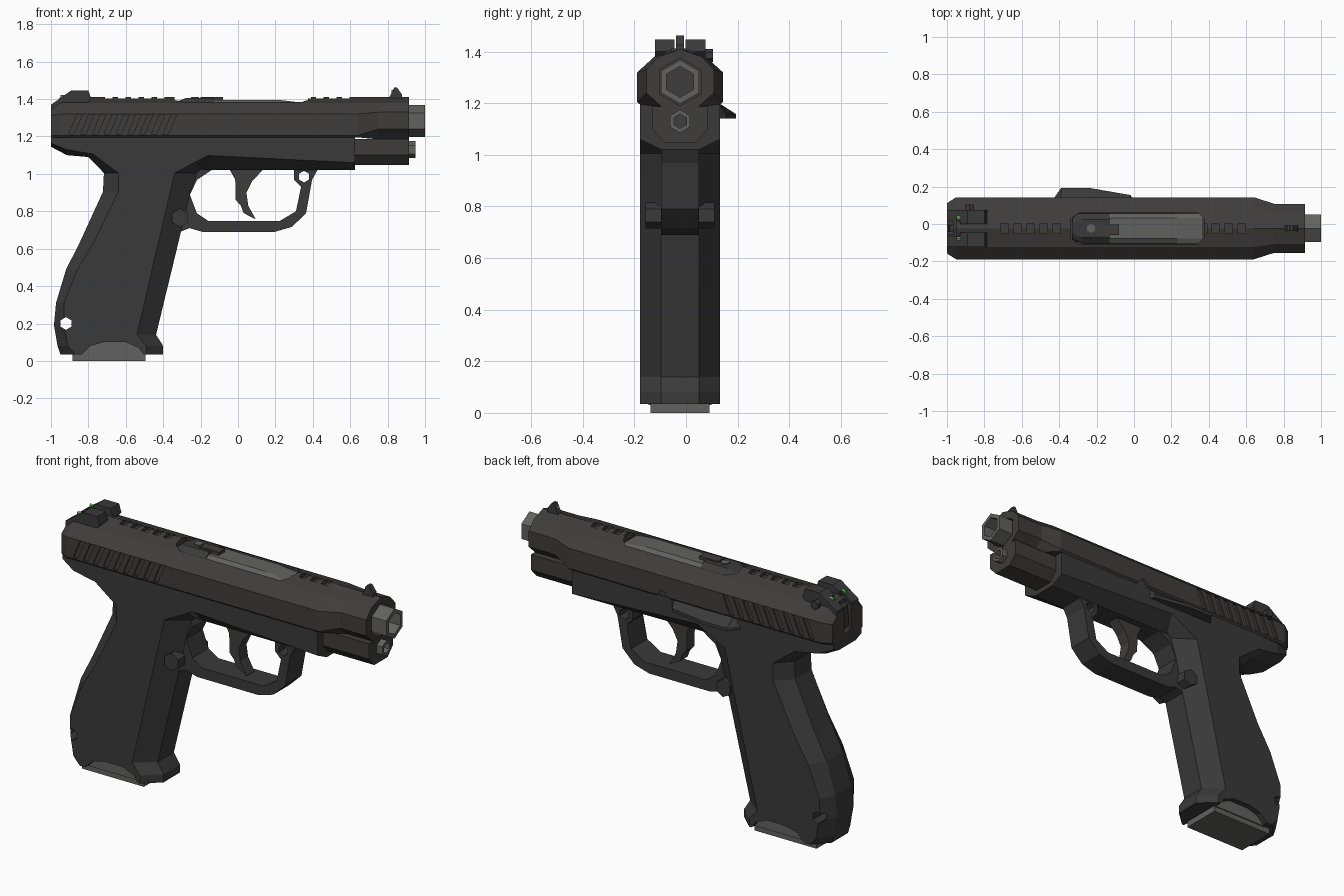
import bpy, bmesh, math

if "Cube" in bpy.data.objects:
    bpy.data.objects.remove(bpy.data.objects["Cube"])

YC = -0.023          # the gun's mid-plane sits slightly off centre
DARK = (0.042, 0.042, 0.043, 1)
SLIDE = (0.05, 0.047, 0.044, 1)
STEEL = (0.12, 0.12, 0.112, 1)
GREEN = (0.1, 0.6, 0.08, 1)
mats = {}


def paint(ob, col):
    if col not in mats:
        mats[col] = bpy.data.materials.new("finish")
        mats[col].diffuse_color = col
    ob.data.materials.clear()
    ob.data.materials.append(mats[col])
    for p in ob.data.polygons:
        p.material_index = 0


def loft(name, rings, col=DARK):
    """Skin closed rings of equal length and cap both ends."""
    bm = bmesh.new()
    vs = [[bm.verts.new(p) for p in r] for r in rings]
    n = len(rings[0])
    for a, b in zip(vs, vs[1:]):
        for i in range(n):
            j = (i + 1) % n
            bm.faces.new((a[i], a[j], b[j], b[i]))
    bm.faces.new(vs[0])
    bm.faces.new(vs[-1])
    bmesh.ops.recalc_face_normals(bm, faces=bm.faces)
    me = bpy.data.meshes.new(name)
    bm.to_mesh(me)
    bm.free()
    ob = bpy.data.objects.new(name, me)
    bpy.context.collection.objects.link(ob)
    paint(ob, col)
    return ob


def prism(name, prof, lo, hi, axis='Y', col=DARK):
    """Extrude a 2D profile along an axis from lo to hi."""
    place = {'X': lambda a, b, t: (t, a, b), 'Y': lambda a, b, t: (a, t, b),
             'Z': lambda a, b, t: (a, b, t)}[axis]
    return loft(name, [[place(a, b, t) for a, b in prof] for t in (lo, hi)], col)


def ngon(a, b, r, n=6, rot=90):
    return [(a + r * math.cos(math.radians(rot) + k * math.tau / n),
             b + r * math.sin(math.radians(rot) + k * math.tau / n)) for k in range(n)]


def rect(a0, a1, b0, b1):
    return [(a0, b0), (a1, b0), (a1, b1), (a0, b1)]


def section(x, half):
    """Mirror a half outline (y, z) into a ring at station x."""
    left = [(x, -y, z) for y, z in reversed(half) if y > 0]
    return [(x, y, z) for y, z in half] + left


def cut(ob, cutters):
    col = tuple(ob.data.materials[0].diffuse_color)
    for c in cutters:
        m = ob.modifiers.new("cut", 'BOOLEAN')
        m.operation, m.solver, m.object = 'DIFFERENCE', 'EXACT', c
    bpy.context.view_layer.update()
    me = bpy.data.meshes.new_from_object(ob.evaluated_get(bpy.context.evaluated_depsgraph_get()))
    ob.modifiers.clear()
    ob.data = me
    paint(ob, col)
    for c in cutters:
        bpy.data.objects.remove(c)


# Slide
rear = [(.13, 1.195), (.135, 1.205), (.135, 1.31), (.09, 1.345), (0, 1.36)]
full = [(.155, 1.195), (.166, 1.205), (.166, 1.32), (.10, 1.38), (0, 1.41)]
nose = [(.07, 1.185), (.131, 1.24), (.131, 1.33), (.085, 1.38), (0, 1.41)]
slide = loft("slide", [section(-1, rear), section(-.95, full), section(.64, full),
                       section(.75, nose), section(.913, nose)], SLIDE)
cutters = []
for k in range(9):                       # slanted grip grooves, both sides
    x = -.905 + k * .063
    slot = [(x, 1.212), (x + .028, 1.212), (x + .073, 1.318), (x + .045, 1.318)]
    for s in (-1, 1):
        cutters.append(prism("c", slot, s * .157, s * .2))
for x0 in (-.71, .28):                   # notches along the top ridge
    for k in range(5):
        x = x0 + k * .069
        cutters.append(prism("c", rect(x, x + .04, -.027, .027), 1.388, 1.45, 'Z'))
port = [(-.34, -.05), (-.29, -.085), (.34, -.085), (.375, -.05),
        (.375, .05), (.34, .085), (-.29, .085), (-.34, .05)]
cutters.append(prism("c", port, 1.365, 1.5, 'Z'))
cutters.append(prism("c", ngon(0, 1.283, .093), .86, 1.0, 'X'))
cutters.append(prism("c", rect(-.03, .03, 1.22, 1.5), -1.1, -.965, 'X'))
cutters.append(prism("c", [(.0, 1.19), (.1, 1.19), (.05, 1.24)], .15, .2))
cut(slide, cutters)

# Barrel, hood and breech block in the port
barrel = prism("barrel", ngon(0, 1.283, .085), .7, 1.0, 'X', STEEL)
cut(barrel, [prism("c", ngon(0, 1.283, .06), .75, 1.1, 'X')])
loft("barrel_hood", [section(x, [(.08, 1.36), (.08, 1.375), (.055, z)])
                     for x, z in ((-.13, 1.394), (.23, 1.394), (.37, 1.378))], STEEL)
loft("breech_block", [section(x, [(.08, 1.36), (w, 1.38), (w * .6, z)])
                      for x, z, w in ((-.33, 1.385, .05), (-.28, 1.405, .08), (-.13, 1.405, .08))], DARK)
prism("extractor", rect(-.2, -.08, -.035, .02), 1.38, 1.412, 'Z', SLIDE)
prism("chamber_indicator", ngon(-.23, 0, .025), 1.38, 1.412, 'Z', STEEL)

# Upper frame with chamfered underside
loft("frame", [section(x, [(n, zb), (w, zc), (w, 1.2)]) for x, n, w, zb, zc in
               ((-1, .073, .125, 1.145, 1.165), (-.915, .073, .15, 1.10, 1.13),
                (-.8, .073, .155, 1.09, 1.11), (-.15, .073, .155, 1.02, 1.098),
                (.625, .073, .155, 1.02, 1.06))])
loft("dust_cover", [section(x, [(.06, 1.048), (.108, 1.1), (.108, 1.187)])
                    for x in (.6, .915)], SLIDE)
rod = prism("guide_rod", ngon(0, 1.13, .045), .85, .95, 'X', STEEL)
cut(rod, [prism("c", ngon(0, 1.13, .028), .9, 1, 'X')])

# Grip: eight-sided sections (z, back, back chamfer, front chamfer, front)
grip_rows = [(.035, -.95, -.87, -.49, -.40), (.08, -.965, -.91, -.49, -.40),
             (.14, -.975, -.92, -.54, -.438), (.19, -.984, -.93, -.53, -.426),
             (.31, -.973, -.93, -.50, -.397), (.487, -.92, -.86, -.46, -.354),
             (.636, -.845, -.77, -.425, -.318), (.904, -.722, -.64, -.362, -.255),
             (1.005, -.717, -.64, -.338, -.22), (1.11, -.82, -.78, -.14, -.1)]
N, W = .073, .155
grip = loft("grip", [[(b, -N, z), (bc, -W, z), (fc, -W, z), (f, -N, z),
                      (f, N, z), (fc, W, z), (bc, W, z), (b, N, z)]
                     for z, b, bc, fc, f in grip_rows])
arch = [(-.87, 0), (-.79, .08), (-.72, .1), (-.6, .1), (-.53, .07), (-.48, 0)]
cut(grip, [prism("c", ngon(-.92, .2, .034), -.3, .3)] +
    [prism("c", arch, s * .118, s * .3) for s in (-1, 1)])
prism("magazine_plate", rect(-.885, -.495, -.115, .115), 0, .04, 'Z', STEEL)
for s in (-1, 1):
    prism("magazine_side", arch[1:5] + [(-.5, .03), (-.85, .03)], s * .1, s * .122, 'Y', STEEL)

# Trigger guard, trigger and magazine button
outer = [(.43, 1.03), (.396, .968), (.364, .79), (.289, .717), (.197, .69), (-.19, .69),
         (-.26, .71), (-.31, .69), (-.33, .9), (-.3, 1.03)]
inner = [(-.134, 1.025), (-.219, .968), (-.257, .888), (-.22, .79), (-.16, .749),
         (.225, .749), (.31, .8), (.337, .93), (.3, .968), (.3, 1.03)]
guard = prism("trigger_guard", outer + inner, -N, N)
cut(guard, [prism("c", ngon(.353, .985, .031), -.3, .3)])
prism("trigger", [(-.055, 1.04), (-.015, .97), (-.012, .86), (.015, .83), (.03, .79), (.095, .757),
                  (.055, .83), (.045, .9), (.075, .96), (.15, 1.04)], -.035, .035, 'Y', SLIDE)
prism("magazine_button", ngon(-.31, .765, .05), -.134, .134)

# Slide stop lever on the left side
lever = [(-.435, .15), (-.39, .216), (-.24, .216), (-.02, .178), (0, .15)]
loft("slide_stop", [[(x, y, 1.14) for x, y in lever],
                    [(x, y, 1.158) for x, y in lever],
                    [(x, .15 + (y - .15) * .15, 1.195) for x, y in lever]])

# Sights and hammer
sight = prism("rear_sight", [(-1, 1.30), (-1, 1.37), (-.89, 1.447), (-.80, 1.447), (-.785, 1.40),
                             (-.83, 1.35), (-.9, 1.30)], -.098, .098)
cut(sight, [prism("c", rect(-.022, .022, 1.405, 1.5), -1.1, -.7, 'X'),
            prism("c", rect(-.04, .04, 1.2, 1.5), -1.1, -.93, 'X')])
prism("sight_screw", ngon(-.88, 1.385, .025), .09, .128)
prism("hammer", [(-.995, 1.25), (-.985, 1.36), (-.94, 1.385), (-.92, 1.25)], -.02, .02)
prism("front_sight", [(.805, 1.40), (.835, 1.462), (.85, 1.462), (.877, 1.425), (.877, 1.40)],
      -.015, .015)
prism("front_dot", ngon(0, 1.44, .009), .82, .83, 'X', GREEN)
for s in (-1, 1):
    prism("rear_dot", ngon(s * .055, 1.412, .011), -.95, -.91, 'X', GREEN)

# Shift everything onto the true mid-plane
for ob in bpy.context.collection.objects:
    for v in ob.data.vertices:
        v.co.y += YC

for m in bpy.data.materials:
    if m.users and not m.is_grease_pencil:
        m.use_nodes = True
        m.node_tree.nodes["Principled BSDF"].inputs["Base Color"].default_value = m.diffuse_color
